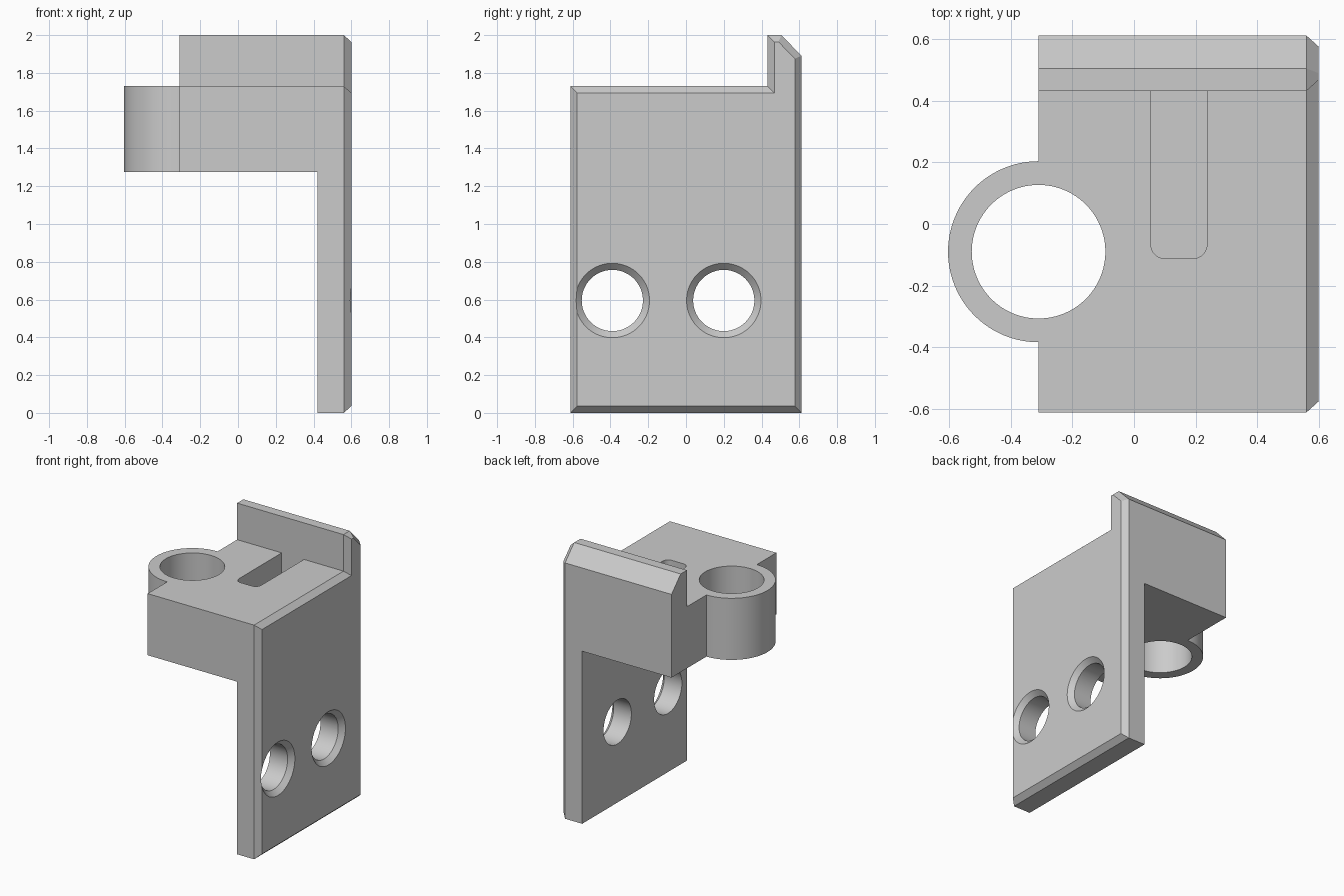
import bpy, bmesh
from math import radians
from mathutils import Matrix, Vector

if "Cube" in bpy.data.objects:
    bpy.data.objects.remove(bpy.data.objects["Cube"])

GREY = (0.6, 0.6, 0.6, 1)
mat = bpy.data.materials.new("plain grey")
mat.use_nodes = True
mat.diffuse_color = GREY
mat.node_tree.nodes["Principled BSDF"].inputs["Base Color"].default_value = GREY

LEFT, CHAMFER_X, RIGHT = -0.31, 0.56, 0.6
WALL_X = 0.42
DECK, UNDER = 1.73, 1.275
LIP_Y = 0.432
SIDE = 0.612


def finish(name, bm):
    bmesh.ops.recalc_face_normals(bm, faces=bm.faces)
    mesh = bpy.data.meshes.new(name)
    bm.to_mesh(mesh)
    bm.free()
    ob = bpy.data.objects.new(name, mesh)
    bpy.context.collection.objects.link(ob)
    mesh.materials.append(mat)
    return ob


def box(name, lo, hi):
    bm = bmesh.new()
    lo, hi = Vector(lo), Vector(hi)
    bmesh.ops.create_cube(bm, size=1, matrix=Matrix.Translation((lo + hi) / 2)
                          @ Matrix.Diagonal((*(hi - lo), 1)))
    return finish(name, bm)


def cone(name, r1, r2, start, end):
    """Capped cone or cylinder running from start to end."""
    start, end = Vector(start), Vector(end)
    axis = end - start
    bm = bmesh.new()
    bmesh.ops.create_cone(
        bm, cap_ends=True, segments=96, radius1=r1, radius2=r2, depth=axis.length,
        matrix=Matrix.Translation((start + end) / 2)
        @ axis.to_track_quat('Z', 'Y').to_matrix().to_4x4())
    return finish(name, bm)


def combine(target, tool, operation):
    mod = target.modifiers.new(operation.lower(), 'BOOLEAN')
    mod.operation, mod.object, mod.solver = operation, tool, 'EXACT'
    bpy.context.view_layer.objects.active = target
    bpy.ops.object.modifier_apply(modifier=mod.name)
    bpy.data.objects.remove(tool)


# Bracket body: side profile with raised lip, chamfered on its right end
profile = [(-SIDE, 0), (SIDE, 0), (SIDE, 1.89), (0.505, 2),
           (LIP_Y, 2), (LIP_Y, DECK), (-SIDE, DECK)]
bm = bmesh.new()
base = bm.faces.new([bm.verts.new((LEFT, y, z)) for y, z in profile])
ext = bmesh.ops.extrude_face_region(bm, geom=[base], use_keep_orig=True)["geom"]
cap = next(g for g in ext if isinstance(g, bmesh.types.BMFace))
for v in cap.verts:
    v.co.x = CHAMFER_X
bmesh.ops.recalc_face_normals(bm, faces=bm.faces)
bmesh.ops.inset_region(bm, faces=[cap], thickness=0.036, use_even_offset=True)
for v in cap.verts:
    v.co.x = RIGHT
bracket = finish("bracket", bm)

# Open space under the deck
combine(bracket, box("under_cut", (-1, -1, -1), (WALL_X, 1, UNDER)), 'DIFFERENCE')

# Round collar with its bore
cx, cy = LEFT, -0.09
combine(bracket, cone("collar", 0.294, 0.294, (cx, cy, UNDER), (cx, cy, DECK)), 'UNION')
combine(bracket, cone("bore", 0.217, 0.217, (cx, cy, 1), (cx, cy, 2.2)), 'DIFFERENCE')

# Blind slot in the deck, rounded at the front
slot = box("slot", (0.055, -0.112, DECK - 0.3), (0.237, LIP_Y, DECK + 0.1))
bm = bmesh.new()
bm.from_mesh(slot.data)
corners = [e for e in bm.edges if all(v.co.y < 0 for v in e.verts)
           and abs(e.verts[0].co.z - e.verts[1].co.z) > 0.1]
bmesh.ops.bevel(bm, geom=corners, offset=0.045, segments=8, profile=0.5, affect='EDGES')
bm.to_mesh(slot.data)
bm.free()
combine(bracket, slot, 'DIFFERENCE')

# Countersunk screw holes through the wall
for y in (-0.39, 0.2):
    z = 0.595
    combine(bracket, cone("screw_hole", 0.162, 0.162, (0.3, y, z), (0.7, y, z)), 'DIFFERENCE')
    combine(bracket, cone("countersink", 0.157, 0.237, (RIGHT - 0.04, y, z),
                          (RIGHT + 0.04, y, z)), 'DIFFERENCE')

bpy.ops.object.select_all(action='DESELECT')
bracket.select_set(True)
bpy.context.view_layer.objects.active = bracket
bpy.ops.object.shade_smooth_by_angle(angle=radians(25))
